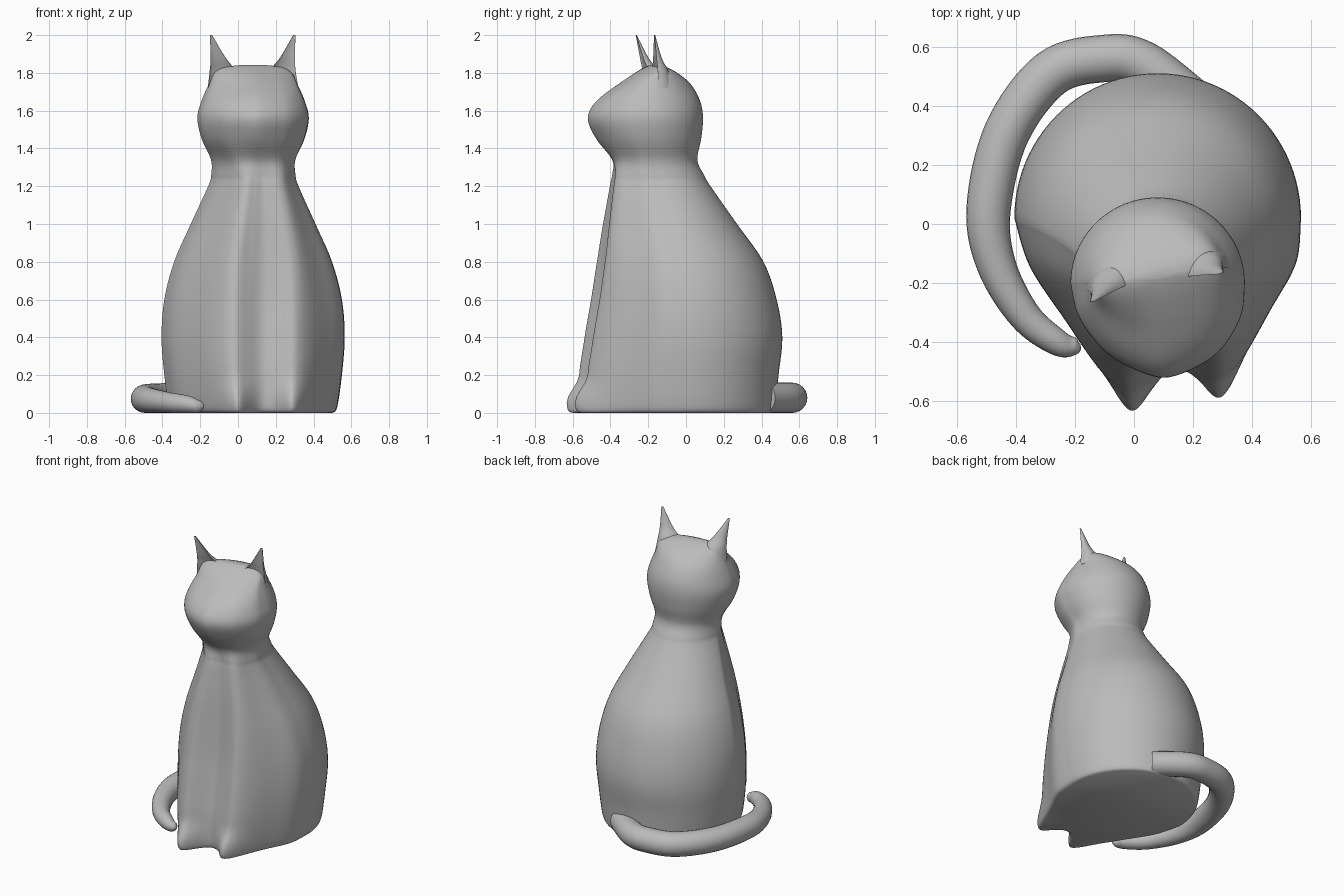
import bpy
import bmesh
from math import sin, cos, pi, exp, atan2, radians
from mathutils import Vector

cube = bpy.data.objects.get("Cube")
if cube:
    bpy.data.objects.remove(cube, do_unlink=True)

grey = bpy.data.materials.new("soft grey")
grey.use_nodes = True
colour = (0.5, 0.5, 0.5, 1)
grey.diffuse_color = colour
grey.node_tree.nodes["Principled BSDF"].inputs["Base Color"].default_value = colour


def smoothstep(low, high, value):
    t = min(max((value - low) / (high - low), 0), 1)
    return t * t * (3 - 2 * t)


def spline(rows, steps):
    """Smoothly fill in rows of values between the given ones."""
    result = []
    last = len(rows) - 1
    for i in range(last):
        a, b, c, d = (rows[min(max(j, 0), last)] for j in range(i - 1, i + 3))
        for s in range(steps):
            t = s / steps
            result.append([
                q + t * (r - p) / 2
                + t * t * (2 * p - 5 * q + 4 * r - u) / 2
                + t ** 3 * (3 * q - p - 3 * r + u) / 2
                for p, q, r, u in zip(a, b, c, d)])
    result.append(list(rows[last]))
    return result


def loft(name, rings):
    """Skin a stack of closed rings and cap both ends."""
    bm = bmesh.new()
    loops = [[bm.verts.new(point) for point in ring] for ring in rings]
    count = len(loops[0])
    for lower, upper in zip(loops, loops[1:]):
        for i in range(count):
            j = (i + 1) % count
            bm.faces.new((lower[i], lower[j], upper[j], upper[i]))
    bm.faces.new(loops[0][::-1])
    bm.faces.new(loops[-1])
    bmesh.ops.recalc_face_normals(bm, faces=bm.faces)
    mesh = bpy.data.meshes.new(name)
    bm.to_mesh(mesh)
    bm.free()
    mesh.materials.append(grey)
    obj = bpy.data.objects.new(name, mesh)
    bpy.context.collection.objects.link(obj)
    bpy.ops.object.select_all(action="DESELECT")
    obj.select_set(True)
    bpy.context.view_layer.objects.active = obj
    bpy.ops.object.shade_smooth_by_angle(angle=radians(50))
    return obj


# Unit front outlines: flat chest with two corners, and pointed muzzle
def front_outline(half):
    mirrored = [(-x, y) for x, y in reversed(half[:-1])]
    return spline(half + mirrored, 8)


chest = front_outline([(1, 0), (.93, .3), (.73, .6), (.52, .88), (.36, .97), (.18, .95), (0, .92)])
muzzle = front_outline([(1, 0), (.95, .3), (.81, .55), (.61, .76), (.38, .89), (.17, .97), (0, 1)])
BACK_STEPS = 48
CENTRE = .08

# Body and head: height, half width, back y, widest y, front y, muzzle blend
profile = [
    (0, .42, .46, .02, -.50, 0),
    (.03, .445, .475, .02, -.53, 0),
    (.2, .47, .49, .02, -.53, 0),
    (.4, .485, .51, .02, -.50, 0),
    (.6, .47, .48, .01, -.47, 0),
    (.8, .418, .41, -.01, -.45, 0),
    (1, .33, .27, -.06, -.43, 0),
    (1.2, .238, .13, -.13, -.40, .1),
    (1.26, .222, .095, -.15, -.39, .2),
    (1.34, .223, .06, -.165, -.395, .6),
    (1.45, .272, .08, -.19, -.475, 1),
    (1.56, .295, .09, -.2, -.52, 1),
    (1.65, .274, .075, -.2, -.475, 1),
    (1.74, .235, .025, -.19, -.36, 1),
    (1.8, .205, -.05, -.175, -.27, 1),
    (1.83, .15, -.11, -.17, -.215, 1),
    (1.842, .06, -.15, -.17, -.185, 1),
]


def body_ring(z, width, back, middle, front, blend):
    ring = []
    body = 1 - blend
    crown = smoothstep(1.7, 1.84, z)
    foot = .07 * (1 - smoothstep(.05, .2, z))
    leg = (.03 * (1 - smoothstep(.4, 1.1, z)) + foot) * body
    for flat, point in zip(chest, muzzle):
        x = flat[0] * body + point[0] * blend
        depth = flat[1] * body + point[1] * blend
        px = CENTRE + x * width + .06 * depth * body + .02 * depth * blend
        py = middle + (front - middle) * depth
        # the chest is turned a little, and each foreleg swells forward
        py += .16 * (px - .145) * depth ** 2 * body
        for leg_x in (0, .29):
            py -= leg * depth ** 3 * exp(-((px - leg_x) / .075) ** 2)
        ring.append(Vector((px, py + .2 * (px - CENTRE) * crown, z)))
    for i in range(1, BACK_STEPS):
        a = pi - pi * i / BACK_STEPS
        px = CENTRE + width * cos(a)
        py = middle + (back - middle) * sin(a)
        ring.append(Vector((px, py + .2 * (px - CENTRE) * crown, z)))
    return ring


loft("body_and_head", [body_ring(*row) for row in spline(profile, 5)])


# Ears: thin curved spikes, hollowed on the front
def ear(name, sections):
    rings = []
    for x, y, z, rx, ry in spline(sections, 6):
        ring = []
        for i in range(24):
            a = 2 * pi * i / 24
            side, depth = cos(a), sin(a)
            if depth < 0:
                depth *= -.25
            ring.append(Vector((x + rx * side, y + ry * depth + .22 * rx * side, z)))
        rings.append(ring)
    loft(name, rings)


ear("right_ear", [(-.06, -.2, 1.72, .1, .1), (-.08, -.215, 1.81, .07, .07),
                  (-.105, -.235, 1.88, .04, .035), (-.143, -.265, 2, .006, .005)])
ear("left_ear", [(.22, -.17, 1.72, .1, .1), (.235, -.165, 1.81, .07, .07),
                 (.262, -.165, 1.88, .04, .035), (.298, -.168, 2, .006, .005)])

# Tail: tapering tube lying on the floor around the right side
tail_path = [(.2, .41, .08), (.03, .54, .08), (-.1, .56, .08), (-.28, .51, .08),
             (-.43, .31, .078), (-.492, .05, .075), (-.465, -.14, .066),
             (-.37, -.31, .055), (-.26, -.4, .045), (-.2, -.415, .03), (-.18, -.415, .008)]
path = spline(tail_path, 8)
tail_rings = []
for i, (x, y, radius) in enumerate(path):
    before, after = path[max(i - 1, 0)], path[min(i + 1, len(path) - 1)]
    heading = atan2(after[1] - before[1], after[0] - before[0])
    side = Vector((-sin(heading), cos(heading), 0))
    lift = max(radius, .035)
    tail_rings.append([
        Vector((x, y, lift)) + radius * (side * cos(a) + Vector((0, 0, sin(a))))
        for a in (2 * pi * k / 24 for k in range(24))])
loft("tail", tail_rings)
